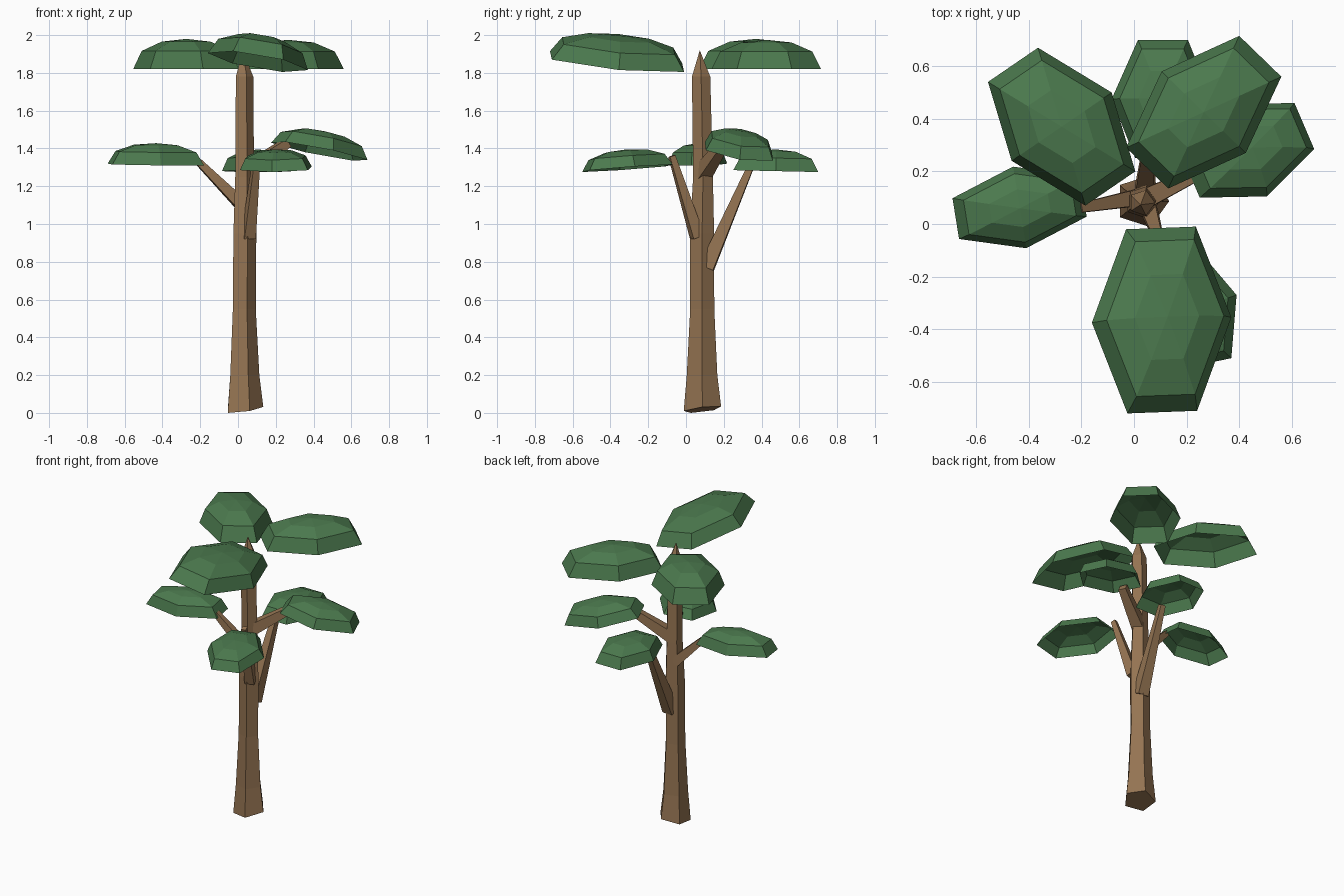
import bpy, math
from mathutils import Vector

if "Cube" in bpy.data.objects:
    bpy.data.objects.remove(bpy.data.objects["Cube"])


def material(name, rgb):
    m = bpy.data.materials.new(name)
    m.diffuse_color = (*rgb, 1)
    m.use_nodes = True
    m.node_tree.nodes["Principled BSDF"].inputs["Base Color"].default_value = m.diffuse_color
    return m


BARK = material("bark", (0.30, 0.175, 0.085))
LEAF = material("leaf", (0.07, 0.19, 0.075))


def make_object(name, verts, faces, mat):
    me = bpy.data.meshes.new(name)
    me.from_pydata(verts, [], faces)
    me.materials.append(mat)
    ob = bpy.data.objects.new(name, me)
    bpy.context.collection.objects.link(ob)


def loft(n, rings):
    """Quads joining successive rings of n vertices."""
    return [(r * n + i, r * n + (i + 1) % n, (r + 1) * n + (i + 1) % n, (r + 1) * n + i)
            for r in range(rings - 1) for i in range(n)]


def branch(name, start, end, r0, r1, n=4):
    a, b = Vector(start), Vector(end)
    q = (b - a).to_track_quat('Z', 'Y')
    verts = [p + q @ Vector((r * math.cos(t), r * math.sin(t), 0))
             for p, r in ((a, r0), (b, r1))
             for t in [2 * math.pi * (i + 0.5) / n for i in range(n)]]
    faces = loft(n, 2) + [tuple(reversed(range(n))), tuple(range(n, 2 * n))]
    make_object(name, verts, faces, BARK)


def canopy(name, centre, u, v, height):
    """Open hexagonal dome; u and v are two neighbouring rim corners."""
    c, u, v = Vector(centre), Vector(u), Vector(v)
    up = u.cross(v).normalized() * height
    corners = [u, v, v - u, -u, -v, u - v]
    profile = [(1, 0), (0.84, 0.6), (0.46, 0.91)]
    verts = [c + k * s + up * h for s, h in profile for k in corners] + [c + up]
    faces = loft(6, 3) + [(12 + i, 12 + (i + 1) % 6, 18) for i in range(6)]
    make_object(name, verts, faces, LEAF)


# Trunk: five sides, slanted foot, pointed top
sections = [(0.018, 0.03, 0.087, 0.104), (0.2, 0.028, 0.085, 0.085),
            (0.55, 0.027, 0.086, 0.067), (0.95, 0.03, 0.085, 0.067),
            (1.25, 0.03, 0.09, 0.055), (1.78, 0.03, 0.08, 0.051)]
verts = []
for k, (z, cx, cy, r) in enumerate(sections):
    for i in range(5):
        dx, dy = r * math.cos(i * math.tau / 5), r * math.sin(i * math.tau / 5)
        tilt = 0.13 * dx + 0.12 * dy if k == 0 else 0
        verts.append((cx + dx, cy + dy, max(0, z + tilt)))
verts.append((0.025, 0.073, 1.92))
top = 5 * (len(sections) - 1)
faces = loft(5, len(sections)) + [(4, 3, 2, 1, 0)]
faces += [(top + i, top + (i + 1) % 5, top + 5) for i in range(5)]
make_object("trunk", verts, faces, BARK)

# Branches
branch("left_branch", (0.01, 0.10, 1.11), (-0.21, 0.06, 1.33), 0.045, 0.025)
branch("front_branch", (0.055, 0.06, 0.93), (0.10, -0.075, 1.36), 0.045, 0.022)
branch("back_branch", (0.04, 0.11, 0.77), (0.06, 0.345, 1.31), 0.055, 0.024)
branch("right_branch", (0.03, 0.09, 1.27), (0.26, 0.20, 1.43), 0.055, 0.034)

# Upper canopies
canopy("front_top_canopy", (0.105, -0.365, 1.86), (0.135, -0.345, 0.01), (0.265, 0.01, -0.045), 0.14)
canopy("right_top_canopy", (0.265, 0.425, 1.82), (0.295, 0.135, 0.0), (0.135, 0.29, 0.0), 0.155)
canopy("left_top_canopy", (-0.275, 0.37, 1.82), (0.19, 0.13, 0.0), (-0.09, 0.30, 0.0), 0.16)

# Lower canopies
canopy("back_canopy", (0.105, 0.475, 1.28), (0.19, 0.0, 0.0), (0.10, 0.225, -0.005), 0.115)
canopy("front_canopy", (0.20, -0.31, 1.295), (0.17, -0.20, -0.01), (0.19, 0.04, 0.01), 0.10)
canopy("right_canopy", (0.43, 0.28, 1.385), (0.255, 0.005, -0.045), (0.18, 0.18, -0.05), 0.11)
canopy("left_canopy", (-0.435, 0.063, 1.315), (0.255, -0.035, -0.005), (0.23, 0.12, 0.0), 0.113)
